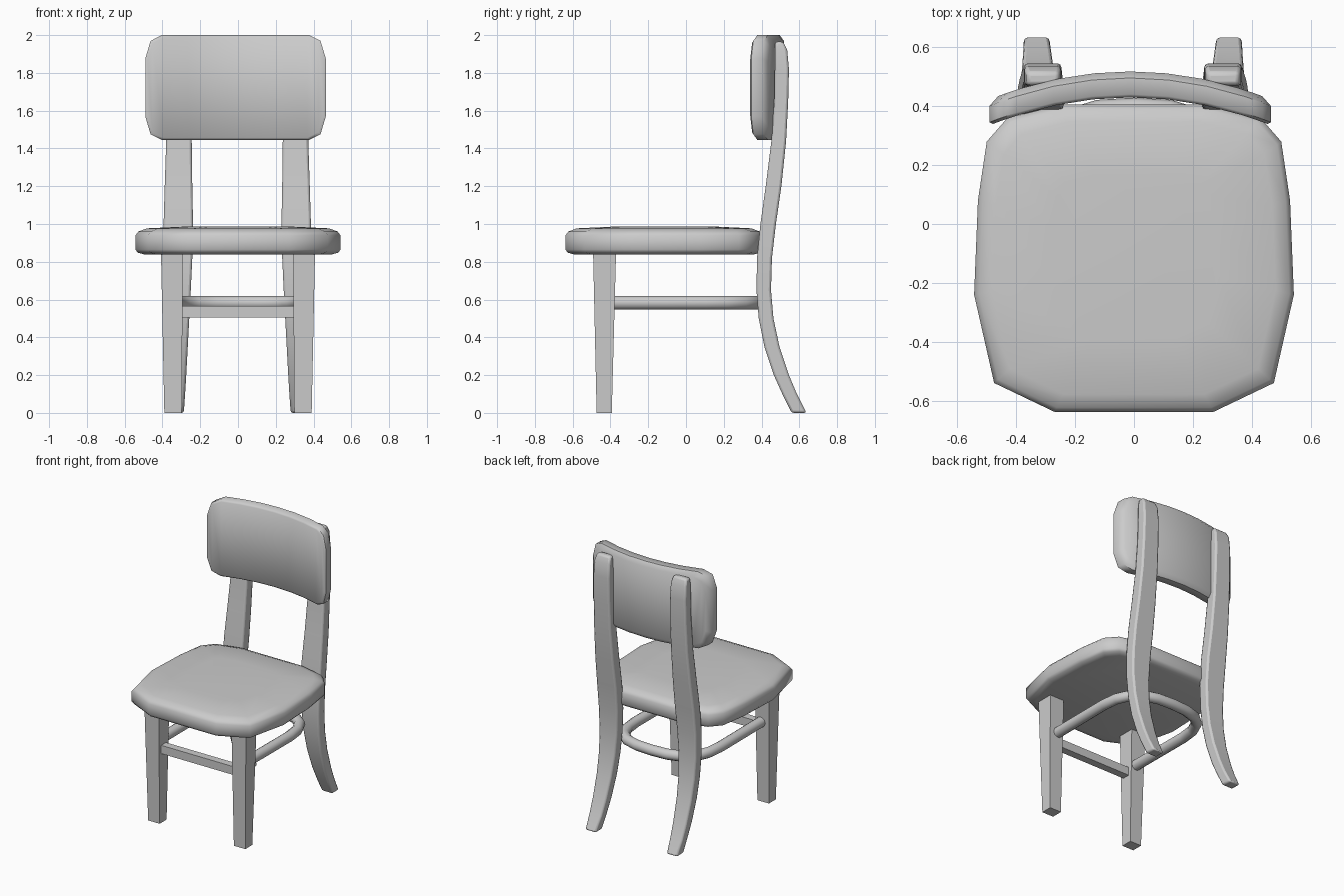
import bpy, bmesh, math

if "Cube" in bpy.data.objects:
    bpy.data.objects.remove(bpy.data.objects["Cube"])


def loft(name, rings, angle=40, bevel=0.0):
    """Skin a list of equal-length point rings, cap both ends."""
    bm = bmesh.new()
    loops = [[bm.verts.new(p) for p in r] for r in rings]
    n = len(loops[0])
    for a, b in zip(loops, loops[1:]):
        for i in range(n):
            j = (i + 1) % n
            bm.faces.new((a[i], a[j], b[j], b[i]))
    bm.faces.new(loops[0][::-1])
    bm.faces.new(loops[-1])
    bmesh.ops.recalc_face_normals(bm, faces=bm.faces)
    me = bpy.data.meshes.new(name)
    bm.to_mesh(me)
    bm.free()
    ob = bpy.data.objects.new(name, me)
    bpy.context.collection.objects.link(ob)
    if bevel:
        m = ob.modifiers.new("bevel", 'BEVEL')
        m.width, m.segments = bevel, 2
        m.limit_method, m.angle_limit = 'ANGLE', math.radians(50)
    bpy.ops.object.select_all(action='DESELECT')
    ob.select_set(True)
    bpy.context.view_layer.objects.active = ob
    bpy.ops.object.shade_smooth_by_angle(angle=math.radians(angle))
    return ob


def rect(x0, x1, y0, y1, z):
    return [(x0, y0, z), (x1, y0, z), (x1, y1, z), (x0, y1, z)]


# Seat: rounded outline, stacked in inset rings
half = [(0.27, -0.638), (0.475, -0.54), (0.543, -0.24), (0.53, 0.08),
        (0.50, 0.28), (0.43, 0.36), (0.25, 0.405)]
outline = half + [(-x, y) for x, y in reversed(half)]
CY = -0.11


def seat_ring(inset, z):
    s = 1 - inset / 0.53
    return [(x * s, CY + (y - CY) * s, z) for x, y in outline]


loft("seat", [seat_ring(0.05, 0.838), seat_ring(0.012, 0.848), seat_ring(0, 0.865),
              seat_ring(0, 0.94), seat_ring(0.015, 0.96), seat_ring(0.06, 0.977),
              seat_ring(0.25, 0.986)], 60)

# Rear leg stations: z, front y, back y, inner x, outer x
REAR = [(0, 0.56, 0.638, 0.283, 0.37), (0.1, 0.51, 0.587, 0.276, 0.373),
        (0.2, 0.465, 0.545, 0.270, 0.376), (0.35, 0.415, 0.495, 0.262, 0.380),
        (0.5, 0.385, 0.463, 0.254, 0.384), (0.65, 0.373, 0.45, 0.246, 0.388),
        (0.82, 0.376, 0.455, 0.238, 0.391), (1.0, 0.394, 0.476, 0.234, 0.39),
        (1.2, 0.422, 0.505, 0.238, 0.384), (1.44, 0.452, 0.53, 0.241, 0.376),
        (1.65, 0.467, 0.541, 0.242, 0.372), (1.82, 0.47, 0.545, 0.243, 0.37),
        (1.92, 0.47, 0.536, 0.245, 0.368), (1.965, 0.472, 0.515, 0.252, 0.36)]
for side, label in ((-1, "left"), (1, "right")):
    # Front leg, tapering down
    loft("front_leg_" + label, [
        rect(side * 0.298, side * 0.39, -0.473, -0.393, 0),
        rect(side * 0.292, side * 0.408, -0.492, -0.37, 0.86)], 30)
    # Rear leg, curved and running up behind the backrest
    loft("rear_leg_" + label, [rect(side * xi - 0.004, side * xo - 0.004, y0, y1, z)
                               for z, y0, y1, xi, xo in REAR], 40, 0.012)

# Backrest: chamfered panel bent along a shallow arc, built as vertical slices
HW, MID, HH, OFF = 0.478, 1.7225, 0.2775, -0.013
EDGE = [(0.39, 1.0), (0.45, 0.89), (HW, 0.55)]
stations = [(-x, h) for x, h in reversed(EDGE)]
stations += [(-0.26, 1), (-0.13, 1), (0, 1), (0.13, 1), (0.26, 1)] + EDGE
# depth profile round the rim: fraction of thickness, inset
RIM = [(0, 0.012), (0.12, 0), (0.75, 0), (1, 0.03)]


def panel_ring(depth, inset):
    ring = []
    for sign in (1, -1):
        for x, h in stations[::sign]:
            x *= 1 - inset / HW
            y = 0.43 - 0.416 * x * x + 0.088 * depth
            ring.append((x + OFF, y, MID + sign * h * (HH - inset)))
    return ring


rings = [panel_ring(d, i) for d, i in RIM]
back = loft("backrest", rings, 50)
# Replace the bent end caps with vertical strips so they follow the arc
bm = bmesh.new()
bm.from_mesh(back.data)
bmesh.ops.delete(bm, geom=[f for f in bm.faces if len(f.verts) > 4], context='FACES_ONLY')
bm.verts.ensure_lookup_table()
n, k = len(rings[0]), len(stations)
for base in (0, n * (len(rings) - 1)):
    for i in range(k - 1):
        ids = (i, i + 1, n - 2 - i, n - 1 - i)
        f = bm.faces.new([bm.verts[base + q] for q in ids])
        f.smooth = True
bmesh.ops.recalc_face_normals(bm, faces=bm.faces)
bm.to_mesh(back.data)
bm.free()

# Front rail between the front legs
loft("front_rail", [[(x, -0.46, 0.505), (x, -0.405, 0.505), (x, -0.405, 0.565), (x, -0.46, 0.565)]
                    for x in (-0.32, 0.32)], 30)

# Hoop stretcher: round U-shaped bar from the front legs to behind
arm = [(0.335, -0.40), (0.337, -0.1), (0.338, 0.1), (0.325, 0.21), (0.285, 0.30),
       (0.22, 0.355), (0.12, 0.385)]
path = arm + [(0, 0.392)] + [(-x, y) for x, y in reversed(arm)]
R, SIDES = 0.037, 10
hoop = []
for i, (x, y) in enumerate(path):
    ax, ay = path[max(i - 1, 0)]
    bx, by = path[min(i + 1, len(path) - 1)]
    length = math.hypot(bx - ax, by - ay)
    nx, ny = (by - ay) / length, -(bx - ax) / length
    hoop.append([(x + nx * R * math.cos(t), y + ny * R * math.cos(t), 0.583 + R * math.sin(t))
                 for t in (2 * math.pi * s / SIDES for s in range(SIDES))])
loft("hoop_stretcher", hoop, 50)
